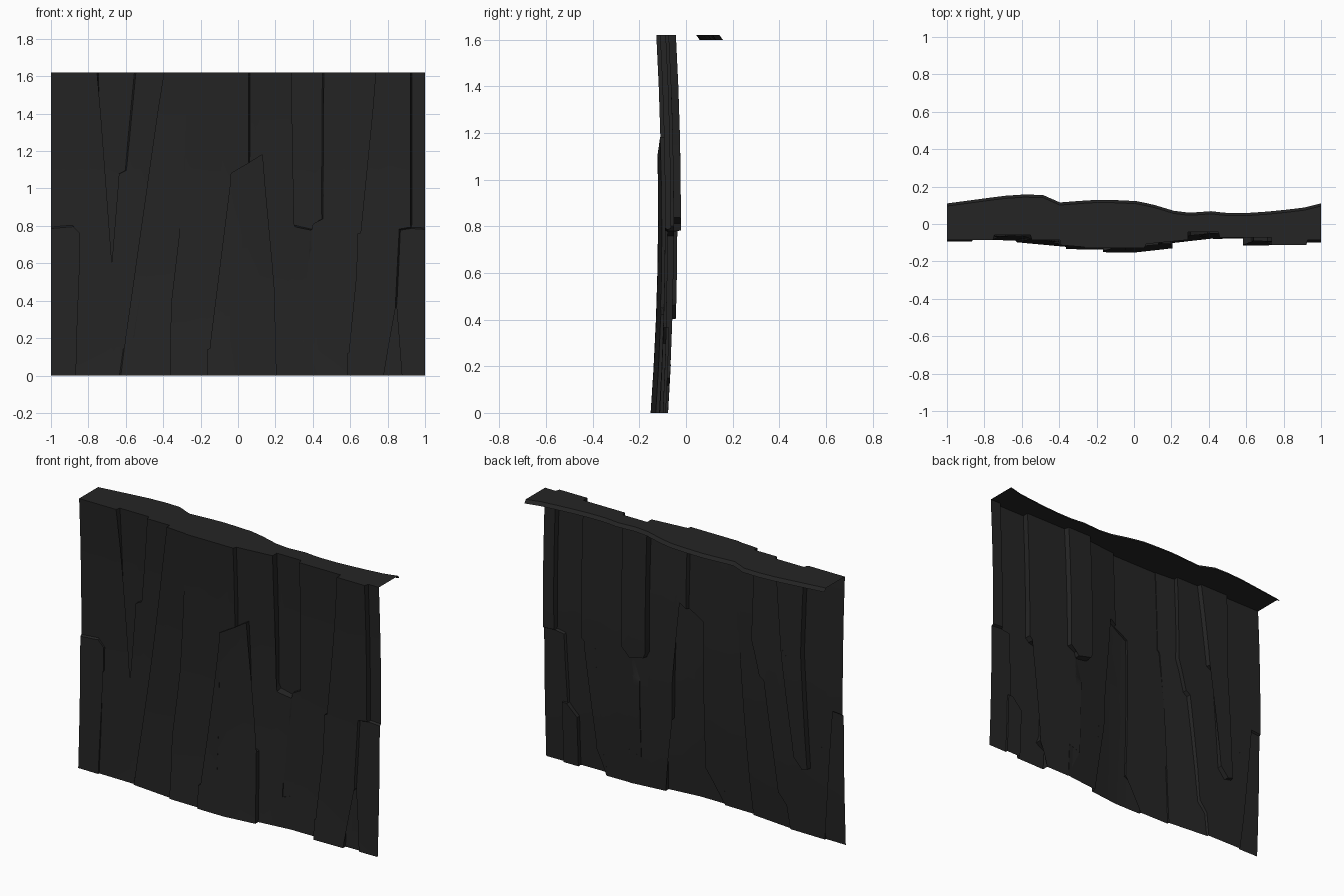
import bpy, bmesh
from mathutils import Vector

if "Cube" in bpy.data.objects:
    bpy.data.objects.remove(bpy.data.objects["Cube"])

T = 1.62  # wall height

# Crack lines between the rock slabs, as (x, z), drawn from the top down
A = [(-1, .79), (-.88, .80), (-.84, .76), (-.84, .62), (-.86, .59), (-.87, 0)]
B = [(-.75, T), (-.74, 1.1), (-.78, .41), (-.74, .40), (-.69, .46), (-.64, 1.08), (-.60, 1.10), (-.55, T)]
C = [(-.40, T), (-.40, 1.2), (-.39, 1.08), (-.44, .88), (-.47, .86), (-.56, .2), (-.61, .14), (-.63, 0)]
D = [(-.26, T), (-.26, 1.1), (-.28, 1.08), (-.36, .40), (-.33, .36), (-.36, 0)]
E_top = [(.06, T), (.06, 1.135)]
E_left = [(.06, 1.135), (-.035, 1.08), (-.04, .2), (-.17, .14), (-.17, 0)]
E_right = [(.06, 1.135), (.13, 1.18), (.15, .45), (.2, .42), (.21, 0)]
F_left = [(.285, T), (.285, .83), (.30, .80), (.39, .78)]
F_right = [(.39, .78), (.40, .815), (.45, .84), (.455, T)]
F_low = [(.39, .78), (.39, .67), (.345, .64), (.345, .18), (.43, .21), (.43, 0)]
G = [(.74, T), (.74, .8), (.72, .785), (.635, .76), (.62, .2), (.64, .15), (.58, .12), (.58, 0)]
H_left = [(.925, T), (.925, .79)]
H_low = [(.925, .79), (1, .785)]
I_left = [(.925, .79), (.865, .78), (.845, .37)]
J_left = [(.845, .37), (.775, .3), (.775, 0)]
J_right = [(.845, .37), (.88, .37), (.88, 0)]


def r(line):
    return line[::-1]


# Slabs: outline and depth as a function of x
slabs = [
    (A + [(-1, 0)], lambda x: -.073),
    ([(-1, T)] + B + C + r(A), lambda x: -.063),
    (B, lambda x: -.037),
    (r(C) + D, lambda x: -.095 - .08 * (x + .35)),
    (r(D) + E_top + E_left, lambda x: -.106),
    (r(E_left) + E_right, lambda x: -.120 + max(0, x) * .1),
    (r(E_right) + r(E_top) + F_left + F_low, lambda x: -.092 + .1 * x),
    (F_left + F_right, lambda x: -.022),
    (r(F_low) + F_right + G, lambda x: -.052),
    (r(G) + H_left + I_left + J_left, lambda x: -.090),
    (r(H_left) + [(1, T)] + r(H_low), lambda x: -.065),
    (r(J_right) + r(I_left) + H_low + [(1, 0)], lambda x: -.078),
    (r(J_left) + J_right, lambda x: -.065),
]

# Rear edge of the top ledge
REAR = [(-1, .11), (-.85, .13), (-.7, .15), (-.6, .158), (-.48, .155), (-.4, .115), (-.2, .13), (0, .125),
        (.1, .105), (.2, .072), (.3, .06), (.4, .07), (.5, .058), (.65, .06), (.8, .075), (.9, .085), (1, .11)]


def rear_y(x):
    for (x0, y0), (x1, y1) in zip(REAR, REAR[1:]):
        if x <= x1:
            return y0 + (y1 - y0) * (x - x0) / (x1 - x0)
    return REAR[-1][1]


def bow(x, z):
    d = (z - .85) / .85
    return d * d * ((.02 + .013 * max(0, 1 - abs(x))) if d < 0 else .026)


def slab_mesh(outline):
    """Flat slab cut into a grid so it can bend."""
    pts = []
    for p in outline:
        if not pts or p != pts[-1]:
            pts.append(p)
    if pts[0] == pts[-1]:
        pts.pop()
    bm = bmesh.new()
    bm.faces.new([bm.verts.new((x, 0, z)) for x, z in pts])
    bmesh.ops.triangulate(bm, faces=bm.faces[:])
    cuts = [((0, 0, .201 * k), (0, 0, 1)) for k in range(1, 8)]
    cuts += [((-1.0 + .1 * k + .013, 0, 0), (1, 0, 0)) for k in range(1, 20)]
    for co, no in cuts:
        bmesh.ops.bisect_plane(bm, geom=bm.verts[:] + bm.edges[:] + bm.faces[:], dist=1e-5,
                               plane_co=co, plane_no=no)
    return bm


# Cliff face: every slab at its own depth, with slightly chamfered sides
bm = bmesh.new()
shared = {}
key = lambda v: (round(v.co.x, 4), round(v.co.z, 4))
for outline, depth in slabs:
    part = slab_mesh(outline)
    move = {}
    rim = []
    for e in part.edges:
        if e.is_boundary:
            a, b = e.verts
            t = (b.co - a.co).normalized()
            n = Vector((-t.z, 0, t.x))
            if n.dot(e.link_faces[0].calc_center_median() - a.co) < 0:
                n = -n
            rim.append((a, b, key(a), key(b)))
            mid = (a.co + b.co) / 2
            if abs(mid.x) < .9999 and .0001 < mid.z < T - .0001:
                for v in (a, b):
                    move[v] = move.get(v, Vector()) + n
    keep = {}
    for v in part.verts:
        x, z = v.co.x, v.co.z
        if v in move:
            s = move[v].normalized() * .004
            x += 0 if abs(x) > .9999 else s.x
            z += 0 if z < .0001 or z > T - .0001 else s.z
        keep[v] = bm.verts.new((x, depth(x) - bow(x, z), z))
    for f in part.faces:
        bm.faces.new([keep[v] for v in f.verts])
    for a, b, ka, kb in rim:
        if ka > kb:
            a, b, ka, kb = b, a, kb, ka
        shared.setdefault((ka, kb), []).append((keep[a], keep[b]))
    part.free()

# Step walls between neighbouring slabs
for pair in shared.values():
    if len(pair) == 2:
        (a, b), (c, d) = pair
        bm.faces.new((a, b, d, c))
bmesh.ops.holes_fill(bm, edges=[e for e in bm.edges if e.is_boundary], sides=3)

# Top ledge running back to a drooping rear lip
top = [e for e in bm.edges if e.is_boundary and all(v.co.z > T - .0005 for v in e.verts)]
for e in top:
    prev = list(e.verts)
    for dy, z in ((-.014, T), (0, T - .02)):
        nxt = [bm.verts.new((v.co.x, rear_y(v.co.x) + dy, z)) for v in e.verts]
        bm.faces.new((prev[0], prev[1], nxt[1], nxt[0]))
        prev = nxt

bmesh.ops.remove_doubles(bm, verts=bm.verts[:], dist=1e-5)
bmesh.ops.recalc_face_normals(bm, faces=bm.faces[:])
if sum(f.normal.y * f.calc_area() for f in bm.faces) > 0:
    bmesh.ops.reverse_faces(bm, faces=bm.faces[:])

mesh = bpy.data.meshes.new("cliff_wall")
bm.to_mesh(mesh)
bm.free()
wall = bpy.data.objects.new("cliff_wall", mesh)
bpy.context.collection.objects.link(wall)

# Dark rock colour
rock = bpy.data.materials.new("dark rock")
rock.diffuse_color = (.018, .018, .018, 1)
rock.use_nodes = True
rock.node_tree.nodes["Principled BSDF"].inputs["Base Color"].default_value = rock.diffuse_color
mesh.materials.append(rock)

bpy.context.view_layer.objects.active = wall
wall.select_set(True)
bpy.ops.object.shade_smooth_by_angle(angle=.5)
